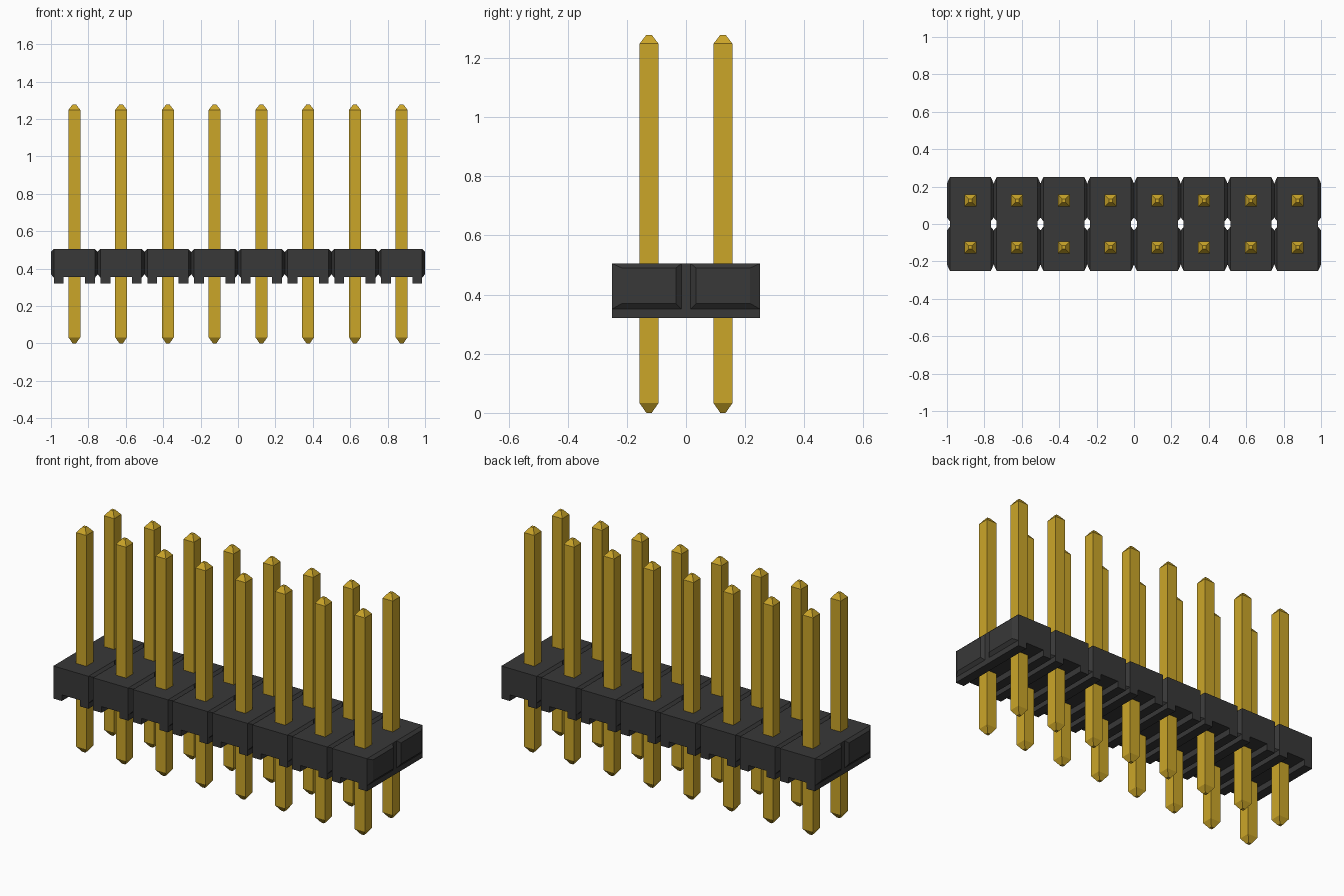
import bpy
import bmesh

cube = bpy.data.objects.get("Cube")
if cube:
    bpy.data.objects.remove(cube, do_unlink=True)

COLUMNS, PITCH = 8, 0.25
BOTTOM, TOP = 0.32, 0.505


def material(name, rgb):
    m = bpy.data.materials.new(name)
    m.use_nodes = True
    m.diffuse_color = (*rgb, 1)
    m.node_tree.nodes["Principled BSDF"].inputs["Base Color"].default_value = (*rgb, 1)
    return m


def loft(bm, rings):
    """Skin a list of equal-length point rings and cap both ends."""
    loops = [[bm.verts.new(p) for p in ring] for ring in rings]
    n = len(loops[0])
    for a, b in zip(loops, loops[1:]):
        for i in range(n):
            j = (i + 1) % n
            bm.faces.new((a[i], a[j], b[j], b[i]))
    bm.faces.new(loops[0][::-1])
    bm.faces.new(loops[-1])


def finish(bm, name, mat):
    bmesh.ops.recalc_face_normals(bm, faces=bm.faces)
    mesh = bpy.data.meshes.new(name)
    bm.to_mesh(mesh)
    bm.free()
    mesh.materials.append(mat)
    return mesh


def place(name, mesh, x, y):
    ob = bpy.data.objects.new(name, mesh)
    ob.location = (x, y, 0)
    bpy.context.collection.objects.link(ob)


black = material("black plastic", (0.04, 0.04, 0.04))
gold = material("gold metal", (0.60, 0.38, 0.022))

# Housing cell: channelled block extruded along y
bm = bmesh.new()
half, notch, ceiling = 0.11, 0.057, 0.355
profile = [(-half, BOTTOM), (-notch, BOTTOM), (-notch, ceiling), (notch, ceiling),
           (notch, BOTTOM), (half, BOTTOM), (half, TOP), (-half, TOP)]
loft(bm, [[(x, y, z) for x, z in profile] for y in (-0.25, 0.25)])


# Bevelled panels on both sides of the cell, one per row
def panel_ring(x, y0, y1, z0, z1):
    return [(x, y0, z0), (x, y1, z0), (x, y1, z1), (x, y0, z1)]


for side in (-1, 1):
    for row in (-1, 1):
        loft(bm, [panel_ring(side * half, row * 0.016, row * 0.25, 0.351, TOP),
                  panel_ring(side * PITCH / 2, row * 0.034, row * 0.217, 0.37, 0.49)])
cell_mesh = finish(bm, "housing_cell", black)

# Square pin with tapered tips
bm = bmesh.new()
rings = []
for r, z in ((0.009, 0), (0.032, 0.033), (0.032, 1.248), (0.009, 1.278)):
    rings.append([(-r, -r, z), (r, -r, z), (r, r, z), (-r, r, z)])
loft(bm, rings)
pin_mesh = finish(bm, "pin", gold)

# Repeat cells and pins along the strip
for i in range(COLUMNS):
    x = (i - (COLUMNS - 1) / 2) * PITCH
    place(f"housing_cell_{i + 1}", cell_mesh, x, 0)
    for row, y in (("front", -PITCH / 2), ("back", PITCH / 2)):
        place(f"{row}_pin_{i + 1}", pin_mesh, x, y)
